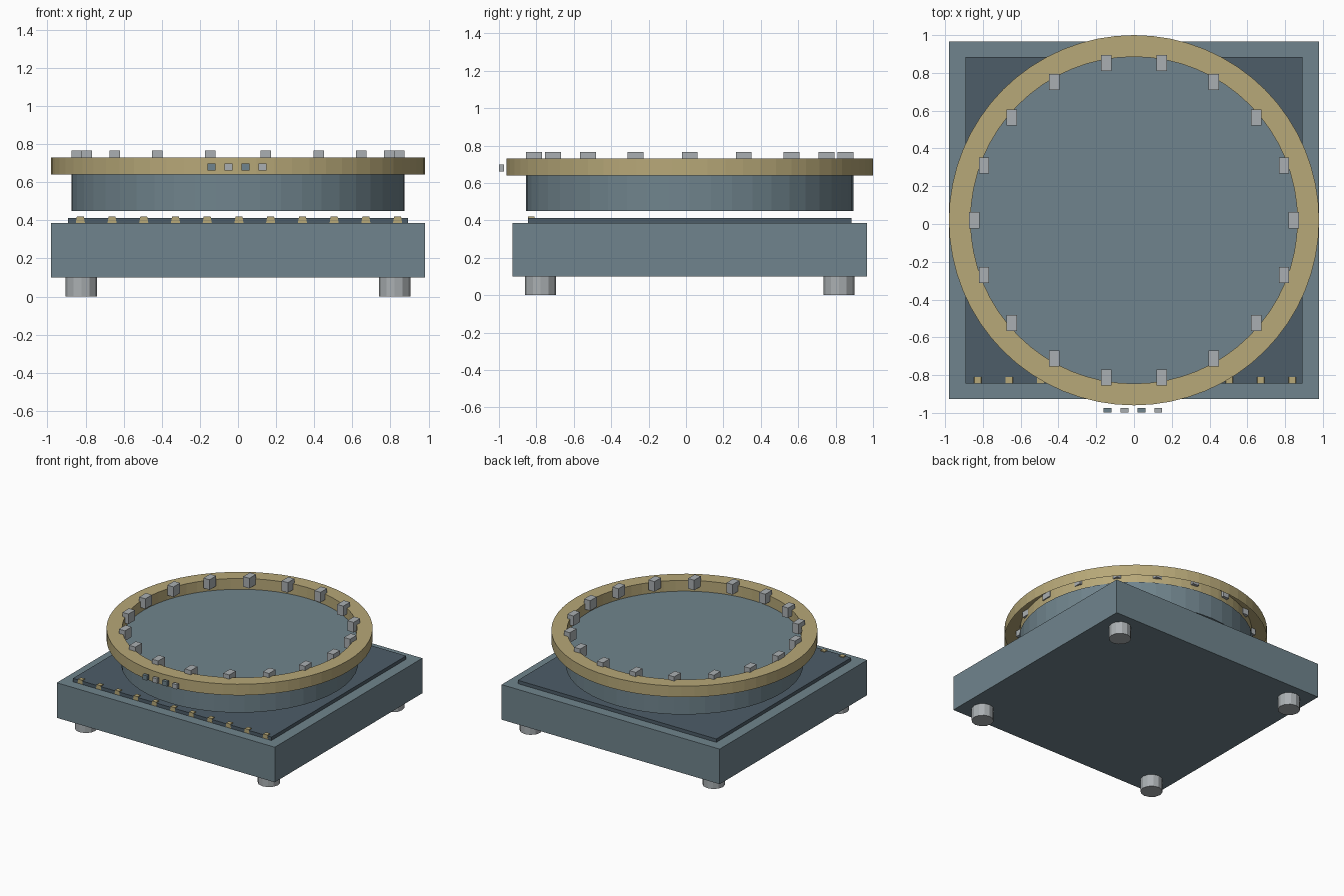
import bpy, bmesh, math
from mathutils import Matrix, Vector

if "Cube" in bpy.data.objects:
    bpy.data.objects.remove(bpy.data.objects["Cube"], do_unlink=True)

CY = 0.02  # shared centre line of the body in y


def material(name, rgb):
    mat = bpy.data.materials.new(name)
    mat.use_nodes = True
    color = (*rgb, 1)
    mat.diffuse_color = color
    mat.node_tree.nodes["Principled BSDF"].inputs["Base Color"].default_value = color
    return mat


SLATE = material("slate blue", (0.162, 0.231, 0.266))
DARK = material("dark slate", (0.074, 0.109, 0.138))
GOLD = material("pale gold", (0.474, 0.392, 0.188))
GREY = material("light grey", (0.402, 0.429, 0.445))


def finish(bm, name, mat):
    mesh = bpy.data.meshes.new(name)
    bm.to_mesh(mesh)
    bm.free()
    mesh.materials.append(mat)
    obj = bpy.data.objects.new(name, mesh)
    bpy.context.collection.objects.link(obj)
    return obj


def box(name, mat, center, size, taper=1.0):
    bm = bmesh.new()
    bmesh.ops.create_cube(bm, size=1)
    for v in bm.verts:
        if v.co.z > 0:
            v.co.x *= taper
    bmesh.ops.transform(bm, verts=bm.verts,
                        matrix=Matrix.Translation(center) @ Matrix.Diagonal((*size, 1)))
    return finish(bm, name, mat)


def cylinder(name, mat, x, y, z0, z1, radius, sides):
    bm = bmesh.new()
    bmesh.ops.create_cone(bm, cap_ends=True, segments=sides, radius1=radius, radius2=radius,
                          depth=z1 - z0, matrix=Matrix.Translation((x, y, (z0 + z1) / 2)))
    return finish(bm, name, mat)


# Base slab, raised panel and feet
box("base", SLATE, (0, CY, 0.243), (1.96, 1.895, 0.285))
box("top_panel", DARK, (0, CY, 0.398), (1.785, 1.73, 0.03))
for sx, side in ((-1, "right"), (1, "left")):
    for sy, end in ((-1, "front"), (1, "back")):
        cylinder(f"foot_{end}_{side}", GREY, sx * 0.822, CY + sy * 0.797, 0, 0.105, 0.083, 12)

# Floating drum
cylinder("drum", SLATE, 0, CY, 0.45, 0.642, 0.875, 48)

# Rim: a channel profile, open underneath, spun round the drum axis
bm = bmesh.new()
profile = [(0.98, 0.64), (0.98, 0.73), (0.865, 0.73), (0.865, 0.64)]
verts = [bm.verts.new((r, CY, z)) for r, z in profile]
edges = [bm.edges.new(pair) for pair in zip(verts, verts[1:])]
bmesh.ops.spin(bm, geom=verts + edges, cent=Vector((0, CY, 0)), axis=(0, 0, 1),
               angle=math.tau, steps=64)
bmesh.ops.remove_doubles(bm, verts=bm.verts, dist=0.0005)
top = next(f for f in bm.faces if abs(f.normal.z) > 0.9)
if top.normal.z < 0:
    bmesh.ops.reverse_faces(bm, faces=bm.faces)
finish(bm, "rim", GOLD)

# Upright blocks around the rim
COUNT = 18
for i in range(COUNT):
    a = math.tau * i / COUNT
    box(f"rim_block_{i + 1}", GREY,
        (0.845 * math.cos(a), CY + 0.845 * math.sin(a), 0.724), (0.055, 0.085, 0.082))

# Row of tapered studs along the front of the panel
for i in range(11):
    box(f"front_stud_{i + 1}", GOLD, ((i - 5) * 0.1665 + 0.005, -0.828, 0.403),
        (0.048, 0.035, 0.034), 0.75)

# Small alternating buttons in front of the rim
for i in range(4):
    box(f"button_{i + 1}", (SLATE, GREY)[i % 2], (-0.14 + i * 0.0895, -0.986, 0.679),
        (0.042, 0.025, 0.038))
